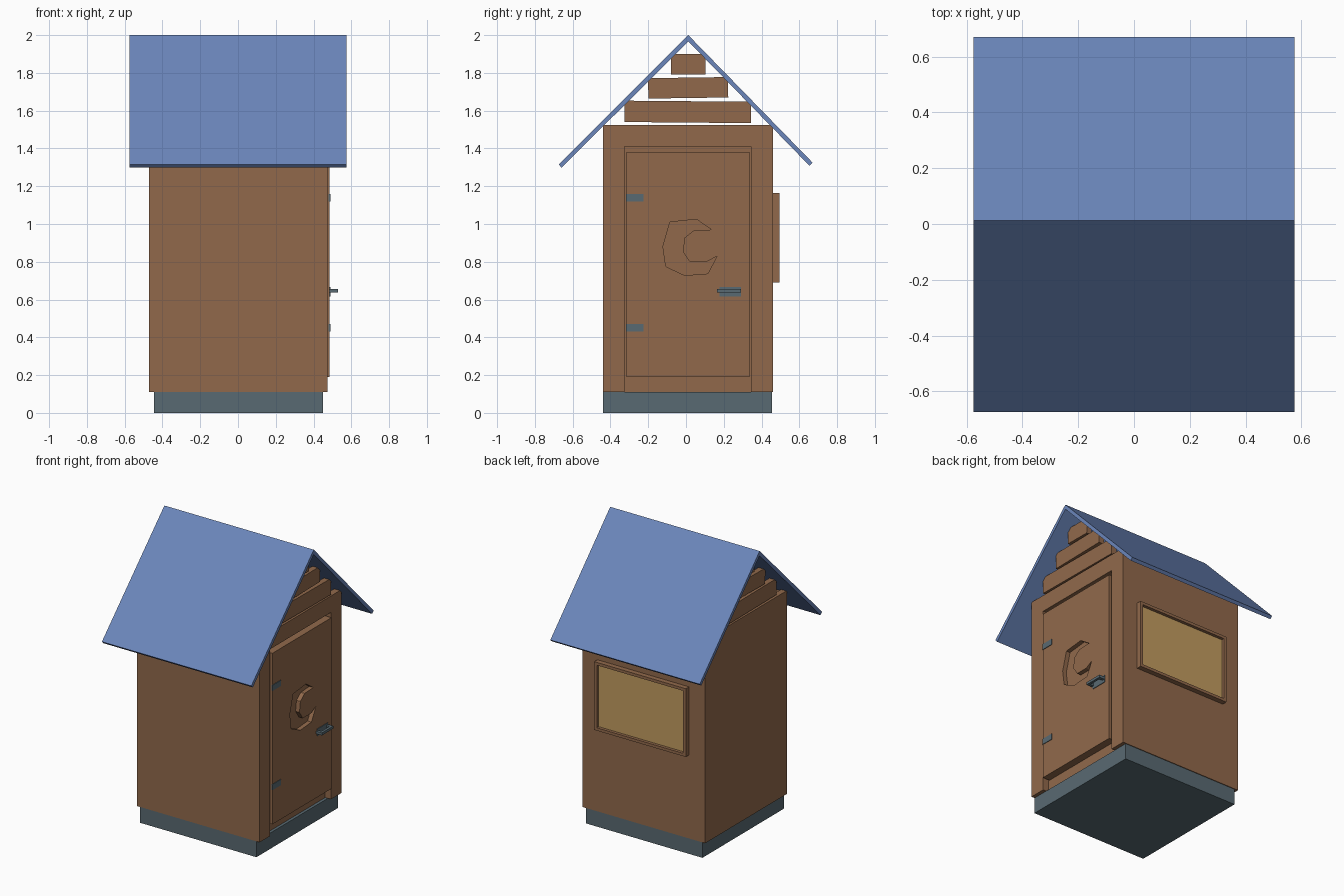
import bpy, bmesh, math
from mathutils import Matrix, Vector

if "Cube" in bpy.data.objects:
    bpy.data.objects.remove(bpy.data.objects["Cube"])


def material(name, rgb):
    lin = [((c / 255 + 0.055) / 1.055) ** 2.4 for c in rgb]
    m = bpy.data.materials.new(name)
    m.diffuse_color = (*lin, 1)
    m.use_nodes = True
    m.node_tree.nodes["Principled BSDF"].inputs["Base Color"].default_value = m.diffuse_color
    return m


WOOD = material("brown_wood", (145, 105, 75))
ROOF = material("blue_roof", (107, 134, 187))
METAL = material("slate_grey", (89, 106, 114))
GLASS = material("amber_glass", (194, 156, 96))


def finish(name, bm, mat):
    bmesh.ops.recalc_face_normals(bm, faces=bm.faces)
    me = bpy.data.meshes.new(name)
    bm.to_mesh(me)
    bm.free()
    me.materials.append(mat)
    ob = bpy.data.objects.new(name, me)
    bpy.context.collection.objects.link(ob)
    return ob


def add_box(bm, x, y, z, tilt=0):
    """Box from (min, max) pairs, optionally tilted about x."""
    size = Vector((x[1] - x[0], y[1] - y[0], z[1] - z[0]))
    mid = Vector((sum(x) / 2, sum(y) / 2, sum(z) / 2))
    mat = (Matrix.Translation(mid) @ Matrix.Rotation(math.radians(tilt), 4, 'X')
           @ Matrix.Diagonal((*size, 1)))
    bmesh.ops.create_cube(bm, size=1, matrix=mat)


def boxes(name, mat, *specs):
    bm = bmesh.new()
    for s in specs:
        add_box(bm, *s)
    return finish(name, bm, mat)


def prism(name, mat, pts, x0, x1):
    """Extrude a (y, z) outline along x."""
    bm = bmesh.new()
    face = bm.faces.new([bm.verts.new((x0, y, z)) for y, z in pts])
    ext = bmesh.ops.extrude_face_region(bm, geom=[face])
    bmesh.ops.translate(bm, vec=(x1 - x0, 0, 0),
                        verts=[v for v in ext["geom"] if isinstance(v, bmesh.types.BMVert)])
    return finish(name, bm, mat)


# Foundation
boxes("base", METAL, ((-.445, .45), (-.44, .455), (0, .11)))

# Walls, open at the top under the roof
boxes("front_wall", WOOD, ((-.43, .43), (-.44, -.40), (.11, 1.51)))
boxes("back_wall", WOOD, ((-.43, .43), (.42, .46), (.11, 1.475)))
boxes("left_wall", WOOD, ((-.47, -.43), (-.44, .46), (.11, 1.525)))

# Doorway: jambs, header and the panel behind the door
boxes("door_surround", WOOD,
      ((.43, .475), (-.44, -.325), (.11, 1.525)),
      ((.43, .475), (.345, .46), (.11, 1.525)),
      ((.43, .475), (-.325, .345), (1.41, 1.525)))
boxes("doorway_panel", WOOD, ((.40, .43), (-.40, .42), (.11, 1.52)))

# Door with a crescent moon recess
door = boxes("door", WOOD, ((.432, .485), (-.315, .335), (.19, 1.38)))
moon = [(.055, 1.025), (-.085, 1.01), (-.122, .88), (-.107, .775), (-.007, .728),
        (.115, .737), (.165, .83), (.11, .80), (.02, .80), (-.017, .855),
        (-.007, .928), (.04, .965), (.135, .97)]
cutter = prism("moon_cutter", WOOD, moon, .455, .55)
cutter.hide_render = True
cutter.hide_viewport = True
cutter.display_type = 'WIRE'
cut = door.modifiers.new("moon_recess", 'BOOLEAN')
cut.operation = 'DIFFERENCE'
cut.solver = 'EXACT'
cut.object = cutter

# Hinges and handle
for label, z in (("lower", .45), ("upper", 1.14)):
    boxes(label + "_hinge", METAL, ((.48, .489), (-.317, -.225), (z - .02, z + .02)))
boxes("handle_plate", METAL, ((.48, .489), (.178, .292), (.617, .667)))
boxes("door_handle", METAL,
      ((.485, .53), (.165, .185), (.637, .655)),
      ((.485, .53), (.272, .292), (.637, .655)),
      ((.513, .53), (.185, .272), (.637, .655)))

# Gable planks on both ends
planks = (((-.325, .345), (1.537, 1.65), -.5),
          ((-.20, .223), (1.667, 1.775), .8),
          ((-.08, .103), (1.792, 1.90), -.5))
for side, x in (("right", (.435, .475)), ("left", (-.47, -.43))):
    for i, (y, z, tilt) in enumerate(planks, 1):
        boxes(f"{side}_gable_plank_{i}", WOOD, (x, y, z, tilt))

# Back window
X0, X1, Z0, Z1, W = -.345, .36, .69, 1.165, .02
FY = (.455, .495)
boxes("window_frame", WOOD,
      ((X0, X0 + W), FY, (Z0, Z1)), ((X1 - W, X1), FY, (Z0, Z1)),
      ((X0 + W, X1 - W), FY, (Z0, Z0 + W)), ((X0 + W, X1 - W), FY, (Z1 - W, Z1)))
boxes("window_pane", GLASS, ((X0 + W, X1 - W), (.465, .474), (Z0 + W, Z1 - W)))

# Pitched roof
prism("roof", ROOF, [(.012, 2.0), (.67, 1.325), (.653, 1.309), (.012, 1.967),
                     (-.658, 1.298), (-.675, 1.315)], -.575, .575)
